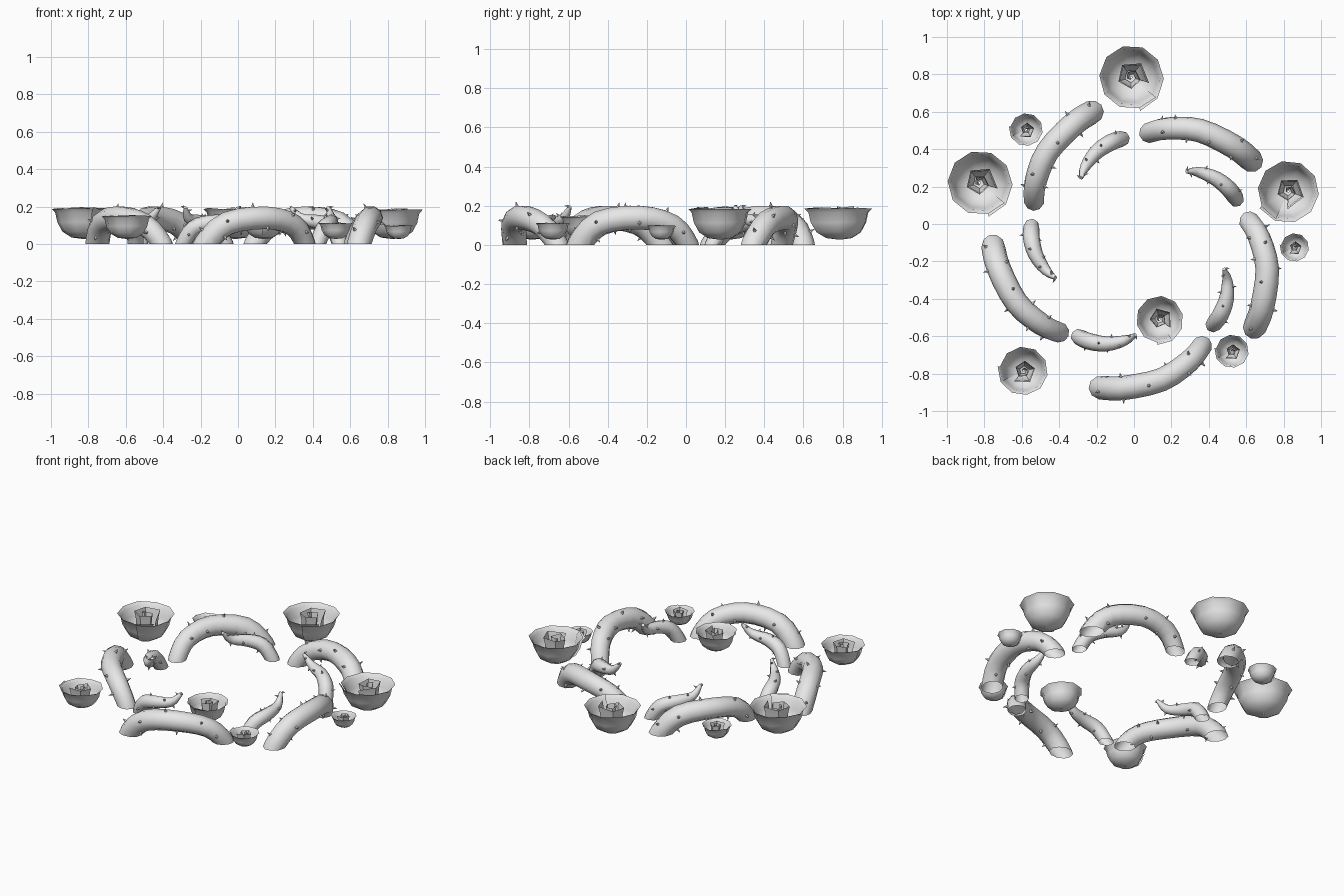
import bpy, bmesh, math, random
from mathutils import Vector, Matrix

random.seed(4)
if "Cube" in bpy.data.objects:
    bpy.data.objects.remove(bpy.data.objects["Cube"], do_unlink=True)

GREY = (0.8, 0.8, 0.8, 1)
mat = bpy.data.materials.new("pale_grey")
mat.use_nodes = True
mat.diffuse_color = GREY
mat.node_tree.nodes["Principled BSDF"].inputs["Base Color"].default_value = GREY

CENTRE = Vector((0.023, -0.118, 0))


def finish(bm, name, angle):
    mesh = bpy.data.meshes.new(name)
    bm.to_mesh(mesh)
    bm.free()
    mesh.materials.append(mat)
    ob = bpy.data.objects.new(name, mesh)
    bpy.context.collection.objects.link(ob)
    bpy.ops.object.select_all(action='DESELECT')
    ob.select_set(True)
    bpy.context.view_layer.objects.active = ob
    bpy.ops.object.shade_smooth_by_angle(angle=math.radians(angle))
    return ob


def smooth_path(ctrl, steps):
    """Catmull-Rom samples of (x, y, z, radius) control points."""
    pts = [Vector(c) for c in ctrl]
    pts = [2 * pts[0] - pts[1]] + pts + [2 * pts[-1] - pts[-2]]
    out = []
    for a, b, c, d in zip(pts, pts[1:], pts[2:], pts[3:]):
        for k in range(steps):
            t = k / steps
            out.append(0.5 * (2 * b + (c - a) * t + (2 * a - 5 * b + 4 * c - d) * t ** 2
                              + (3 * b - a - 3 * c + d) * t ** 3))
    return out + [pts[-2]]


def vine(name, polar, base, grow, thorns, thorn_size, sides=10):
    """Tapered tube through polar points, open and flat at the ground, with thorns."""
    ctrl = []
    for ang, r, z, rad in polar:
        a = math.radians(base + ang)
        r += grow
        ctrl.append((CENTRE.x + r * math.cos(a), CENTRE.y + r * math.sin(a), z, rad))
    path = smooth_path(ctrl, 3)
    bm = bmesh.new()
    rings, frames = [], []
    for i, p in enumerate(path):
        tan = (path[min(i + 1, len(path) - 1)] - path[max(i - 1, 0)]).to_3d().normalized()
        # the sideways axis stays radial, so the rings never twist
        side = p.to_3d() - CENTRE
        side.z = 0
        side = (side - tan * side.dot(tan)).normalized()
        up = tan.cross(side)
        frames.append((p.to_3d(), side, up, p.w))
        rings.append([bm.verts.new(p.to_3d() + p.w * (side * math.cos(t) + up * math.sin(t)))
                      for t in (math.tau * k / sides for k in range(sides))])
    for a, b in zip(rings, rings[1:]):
        for k in range(sides):
            n = (k + 1) % sides
            bm.faces.new((a[k], a[n], b[n], b[k]))
    # close the last ring: a tendril's tip stays, an arch's foot is cut away below
    bm.faces.new(rings[-1])
    geom = bm.verts[:] + bm.edges[:] + bm.faces[:]
    bmesh.ops.bisect_plane(bm, geom=geom, plane_co=(0, 0, 0),
                           plane_no=(0, 0, -1), clear_outer=True)
    # thorns
    raised = [f for f in frames if f[0].z > 0.035]
    for i in range(thorns):
        p, side, up, rad = raised[int((i + 0.5) * len(raised) / thorns)]
        t = i * 2.4 + random.uniform(-0.5, 0.5)
        d = side * math.cos(t) + up * math.sin(t)
        rot = d.to_track_quat('Z', 'Y').to_matrix().to_4x4()
        where = Matrix.Translation(p + d * (rad * 0.9 + thorn_size / 2))
        bmesh.ops.create_cone(bm, cap_ends=True, segments=5, radius1=thorn_size * 0.36,
                              radius2=0, depth=thorn_size, matrix=where @ rot)
    bmesh.ops.recalc_face_normals(bm, faces=bm.faces)
    finish(bm, name, 50)


def petal_sheet(bm, turns, segs, radius, profile, top, wobble, start):
    """Spiral sheet: a profile of (radius factor, height factor) swept round z."""
    cols = []
    count = round(turns * segs)
    for i in range(count + 1):
        f = i / count
        a = start + math.tau * i / segs
        r = radius(f)
        h = top * (1 + random.uniform(-wobble, wobble))
        cols.append([bm.verts.new((r * q * math.cos(a), r * q * math.sin(a), h * z))
                     for q, z in profile])
    for a, b in zip(cols, cols[1:]):
        for k in range(len(profile) - 1):
            bm.faces.new((a[k], b[k], b[k + 1], a[k + 1]))


BOWL = [(0.03, 0), (0.38, 0.05), (0.66, 0.24), (0.82, 0.55), (0.89, 0.88), (1, 1)]
CUP = [(0.5, 0.1), (0.85, 0.35), (0.92, 0.75), (1.05, 1)]


def rose(x, y, r, start):
    bm = bmesh.new()
    h = r * 0.93
    s = math.radians(start)
    # outer bowl whose loose end stands proud, then the coiled heart
    petal_sheet(bm, 1.1, 10, lambda f: r * (0.98 + 0.09 * max(0, 1 - 4 * f)), BOWL, h, 0.025, s)
    petal_sheet(bm, 1.8, 5, lambda f: r * (0.55 - 0.47 * f), CUP, h, 0.06, s + 1)
    ob = finish(bm, "rose", 42)
    ob.location = (x, y, 0.027)


# (angle from the arm, distance from centre, height, tube radius)
ARCH = [(27.5, 0.603, -0.08, 0.055), (26, 0.61, 0, 0.056), (18, 0.648, 0.1, 0.06),
        (4, 0.7, 0.14, 0.063), (-12, 0.738, 0.11, 0.065), (-20.5, 0.757, 0, 0.064),
        (-22, 0.759, -0.08, 0.062)]
TENDRIL = [(-33.5, 0.58, -0.06, 0.042), (-32, 0.58, 0, 0.043), (-26, 0.573, 0.085, 0.045),
           (-17, 0.55, 0.115, 0.04), (-7, 0.51, 0.135, 0.028), (-1, 0.475, 0.195, 0.01)]

# (arch angle, arch shift outward, tendril angle)
ARMS = [(58, 0, 58), (-14, 0, -14), (-84, 0.025, -91), (-159, 0.018, -158), (130, 0, 131)]
for arch_angle, shift, tendril_angle in ARMS:
    vine("thorny_arch", ARCH, arch_angle, shift, 12, 0.03)
    vine("thorny_tendril", TENDRIL, tendril_angle, 0, 9, 0.022, 8)

# (x, y, radius, angle of the outer petal's loose end)
ROSES = [(-0.015, 0.785, 0.174, -75), (-0.825, 0.22, 0.175, -75), (0.825, 0.175, 0.167, -150),
         (-0.59, -0.785, 0.132, 170), (0.137, -0.51, 0.128, -95), (-0.575, 0.505, 0.089, 170),
         (0.86, -0.125, 0.077, 170), (0.525, -0.68, 0.09, 170)]
for spec in ROSES:
    rose(*spec)
